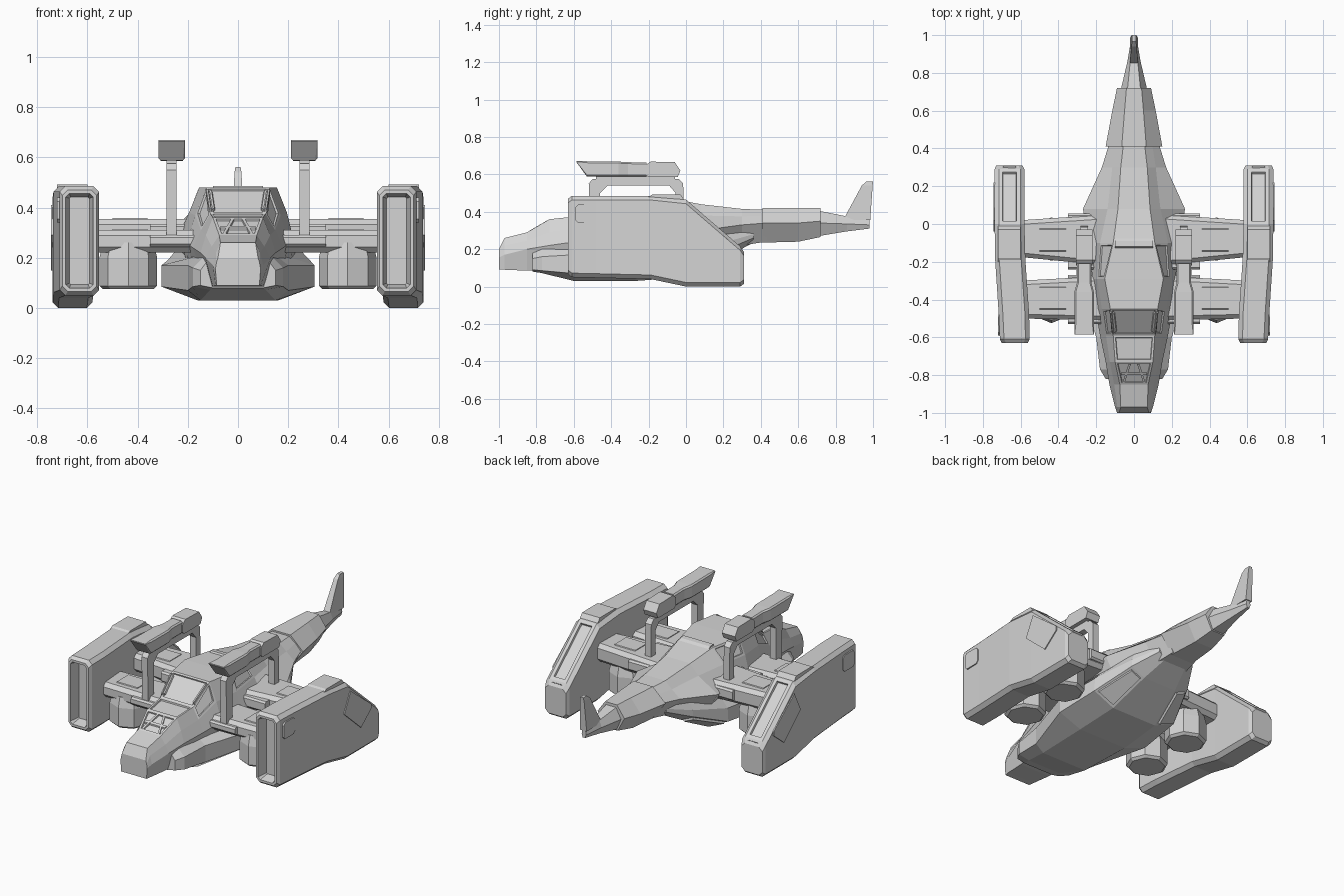
import bpy, bmesh, math

cube = bpy.data.objects.get("Cube")
if cube:
    bpy.data.objects.remove(cube, do_unlink=True)

grey = bpy.data.materials.new("hull_grey")
grey.use_nodes = True
COLOR = (0.66, 0.66, 0.66, 1)
grey.diffuse_color = COLOR
grey.node_tree.nodes["Principled BSDF"].inputs["Base Color"].default_value = COLOR


def make(name, bm, mirror=False):
    mesh = bpy.data.meshes.new(name)
    bm.to_mesh(mesh)
    bm.free()
    mesh.materials.append(grey)
    obj = bpy.data.objects.new(name, mesh)
    bpy.context.collection.objects.link(obj)
    if mirror:
        obj.modifiers.new("mirror", "MIRROR")
        obj.modifiers["mirror"].use_mirror_merge = False
    return obj


def loft(rings):
    """Skin a list of equal-length point rings and cap both ends."""
    bm = bmesh.new()
    rows = [[bm.verts.new(p) for p in ring] for ring in rings]
    n = len(rows[0])
    for a, b in zip(rows, rows[1:]):
        for i in range(n):
            j = (i + 1) % n
            bm.faces.new((a[i], a[j], b[j], b[i]))
    bm.faces.new(rows[0])
    bm.faces.new(rows[-1])
    bmesh.ops.recalc_face_normals(bm, faces=bm.faces)
    bm.normal_update()
    return bm


def panel(bm, rule, margin, depth, wall=.004):
    """Inset a margin, then a steep wall, on every face that fits the rule."""
    faces = [f for f in bm.faces if rule(f.calc_center_median(), f.normal)]
    bmesh.ops.inset_individual(bm, faces=faces, thickness=margin)
    bmesh.ops.inset_individual(bm, faces=faces, thickness=wall, depth=depth)


def hull_ring(y, *levels):
    """Symmetric section from height and half width pairs, floor to roof."""
    half = list(zip(levels[1::2], levels[::2]))
    return [(x, y, z) for x, z in half] + [(-x, y, z) for x, z in reversed(half)]


def chamfer_rect(a0, a1, b0, b1, c):
    return [(a0 + c, b0), (a1 - c, b0), (a1, b0 + c), (a1, b1 - c),
            (a1 - c, b1), (a0 + c, b1), (a0, b1 - c), (a0, b0 + c)]


def prism(name, profile, x0, x1, mirror=True):
    return make(name, loft([[(x, y, z) for y, z in profile] for x in (x0, x1)]), mirror)


def box(name, x0, x1, y0, y1, z0, z1, c=0.01):
    return prism(name, chamfer_rect(y0, y1, z0, z1, c), x0, x1)


# Main fuselage: floor, waist, shoulder and roof of each section
bm = loft([hull_ring(*s) for s in (
    (-1, .09, .085, .155, .09, .18, .086, .2, .08),
    (-.97, .09, .09, .17, .1, .22, .088, .26, .07),
    (-.85, .085, .1, .2, .13, .245, .105, .29, .075),
    (-.73, .09, .11, .22, .15, .29, .128, .36, .1),
    (-.59, .1, .13, .24, .18, .31, .148, .375, .11),
    (-.45, .1, .16, .26, .205, .37, .17, .48, .125),
    (-.29, .1, .2, .28, .22, .38, .195, .48, .155),
    (-.1, .1, .2, .28, .24, .39, .18, .475, .11),
    (.08, .15, .18, .3, .27, .38, .14, .44, .085),
    (.3, .22, .1, .33, .17, .375, .115, .415, .07),
    (.43, .24, .08, .34, .13, .38, .095, .41, .055))])
# Cockpit glazing, side windows and side vents
panel(bm, lambda c, n: abs(c.x) < .02 and n.z > .3 and -.85 < c.y < -.45, .016, -.008)
panel(bm, lambda c, n: abs(c.x) > .05 and n.z > .1 and c.z > .36 and
      (-.59 < c.y < -.45 or -.29 < c.y < -.1), .018, -.008)
make("fuselage", bm)

# Cross bars over the lower cockpit window
make("window_bar", loft([
    [(x + s, y, z + d) for s, d in ((-.006, -.012), (.006, -.012), (.006, .001), (-.006, .001))]
    for x, y, z in ((.055, -.84, .296), (.022, -.74, .354))]), True)
prism("window_crossbar", [(-.8, .319), (-.787, .327), (-.787, .314), (-.8, .306)],
      -.07, .07, False)

# Belly with upright side pods and raised hatches underneath
bm = loft([hull_ring(*s) for s in (
    (-.82, .08, .1, .09, .15, .15, .15, .19, .12),
    (-.77, .072, .11, .085, .18, .16, .18, .2, .14),
    (-.6, .03, .15, .07, .2, .17, .2, .21, .15),
    (-.27, .03, .16, .085, .305, .17, .305, .2, .21),
    (.0, .05, .15, .11, .285, .19, .28, .25, .23),
    (.22, .16, .11, .2, .2, .24, .2, .29, .18),
    (.36, .235, .07, .26, .12, .28, .12, .31, .11))])
panel(bm, lambda c, n: n.z < -.3 and abs(c.x) > .05 and 0 < c.y < .22, .02, .012)
make("belly", bm)

# Roof collar behind the cockpit
prism("roof_collar", [(-.13, .47), (-.12, .485), (-.09, .482), (-.07, .465)], 0, .1)

# Tail boom in two steps, with a fin
make("tail_boom", loft([hull_ring(*s) for s in (
    (.41, .235, .075, .34, .15, .42, .065),
    (.6, .24, .06, .34, .115, .42, .05),
    (.72, .265, .045, .35, .09, .42, .04))]))
make("tail_tip", loft([hull_ring(*s) for s in (
    (.71, .27, .04, .34, .07, .405, .035),
    (.86, .295, .02, .335, .035, .375, .02),
    (.98, .31, .008, .33, .015, .36, .01))]))
make("tail_fin", loft([
    [(w, y0, z), (-w, y0, z), (-w, y1, z), (w, y1, z)]
    for w, y0, y1, z in ((.022, .84, .985, .355), (.014, .94, .998, .54),
                         (.01, .965, 1, .562))]))

# Engine nacelles with a front intake and a recessed sloping rear panel
bm = loft([[(x, y, z) for x, z in chamfer_rect(x0, x1, z0, z1, .022)]
           for y, x0, x1, z0, z1 in (
    (-.63, .563, .7, .065, .47),
    (-.61, .553, .71, .05, .485),
    (-.48, .555, .716, .047, .485),
    (-.19, .575, .735, .04, .485),
    (.0, .58, .738, 0, .465),
    (.29, .58, .738, 0, .215),
    (.31, .59, .73, .015, .185))])
panel(bm, lambda c, n: n.y < -.9 and c.y < -.62, .015, -.06, .016)
panel(bm, lambda c, n: n.z > .5 and n.y > .5 and .62 < c.x < .7, .028, -.012)
make("engine_nacelle", bm, True)
prism("nacelle_side_panel", [(.02, .41), (.22, .255), (.22, .23), (.12, .15), (-.04, .29)],
      .73, .744)
box("nacelle_side_hatch", .7, .721, -.59, -.48, .34, .44, .015)
prism("nacelle_top_plate", [(-.2, .48), (-.18, .492), (-.03, .492), (-.01, .465)], .6, .72)

# Wings joining hull and nacelles
for name, inner, outer, z0, z1 in (
        ("front_wing", (-.51, -.275), (-.5, -.3), .22, .31),
        ("rear_wing", (-.22, .05), (-.175, .02), .245, .355)):
    make(name, loft([[(x, y, z) for y, z in chamfer_rect(*span, z0, z1, .022)]
                     for x, span in ((.14, inner), (.6, outer))]), True)
    mid = sum(inner) / 2
    box(name + "_top_panel", .36, .5, mid - .06, mid + .06, z1 - .01, z1 + .004, .004)
    box(name + "_root_plate", .16, .35, inner[0] - .02, inner[1] + .005, z0 + .025, z1 - .02)

# Octagonal lift thrusters under the wings
for name, y in (("front_thruster", -.41), ("rear_thruster", -.08)):
    rings = []
    for r, z in ((.1, .075), (.115, .088), (.115, .2), (.1, .26)):
        rings.append([(.437 + r * math.cos(a), y + r * math.sin(a), z)
                      for a in (math.pi * k / 4 for k in range(8))])
    make(name, loft(rings), True)

# Arched gun mounts
prism("gun_arch", [(-.515, .27), (-.52, .55), (-.5, .575), (-.04, .575), (-.015, .55),
                   (-.01, .27), (-.055, .27), (-.055, .5), (-.09, .54), (-.42, .54),
                   (-.46, .5), (-.46, .27)], .244, .284)

# Guns
bm = loft([[(x, y, z) for x, z in chamfer_rect(.264 - w, .264 + w, z0, z1, c)]
           for y, w, z0, z1, c in ((-.585, .052, .664, .67, .002), (-.53, .052, .588, .67, .008),
                                   (-.36, .052, .588, .668, .008), (-.31, .038, .588, .665, .008),
                                   (-.21, .038, .588, .663, .008))])
make("gun_body", bm, True)
prism("gun_breech", [(-.22, .6), (-.2, .585), (-.045, .585), (-.03, .62), (-.06, .665),
                     (-.19, .668), (-.22, .645)], .22, .308)
box("gun_joint", .244, .284, -.48, -.06, .57, .595, .004)
